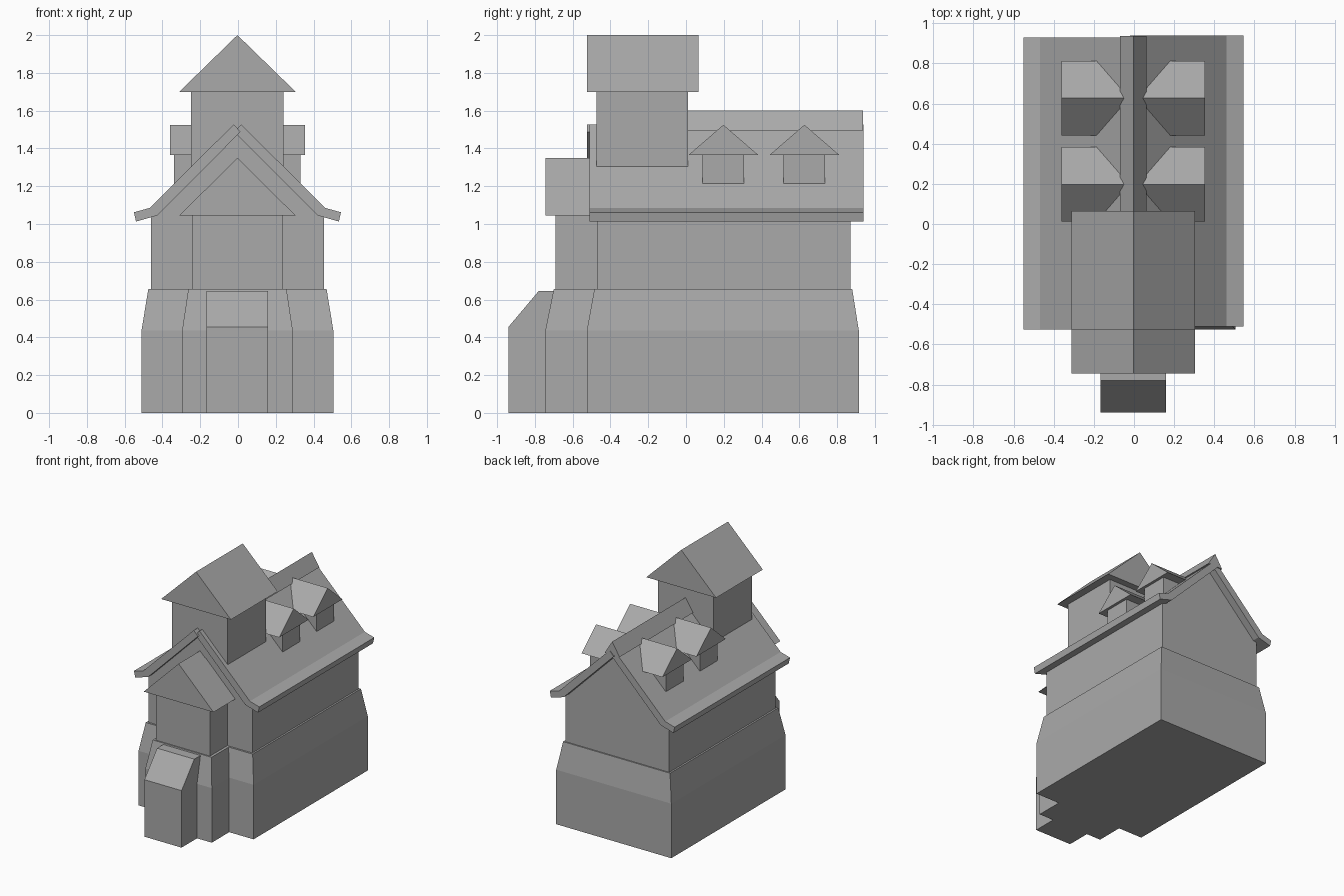
import bpy
import bmesh
from mathutils import Vector

cube = bpy.data.objects.get("Cube")
if cube:
    bpy.data.objects.remove(cube, do_unlink=True)

CX = -0.003  # symmetry plane of the building

stone = bpy.data.materials.new("plain grey")
stone.use_nodes = True
stone.diffuse_color = (0.4, 0.4, 0.4, 1)
stone.node_tree.nodes["Principled BSDF"].inputs["Base Color"].default_value = (0.4, 0.4, 0.4, 1)


def finish(name, bm):
    bmesh.ops.recalc_face_normals(bm, faces=bm.faces)
    mesh = bpy.data.meshes.new(name)
    bm.to_mesh(mesh)
    bm.free()
    mesh.materials.append(stone)
    obj = bpy.data.objects.new(name, mesh)
    bpy.context.collection.objects.link(obj)
    return obj


def extrude(name, profile, start, end, axis="y"):
    """Extrude an (across, z) profile along y, or along x."""
    bm = bmesh.new()
    if axis == "y":
        points = [(CX + a, start, z) for a, z in profile]
        step = Vector((0, end - start, 0))
    else:
        points = [(start, a, z) for a, z in profile]
        step = Vector((end - start, 0, 0))
    face = bm.faces.new([bm.verts.new(p) for p in points])
    extruded = bmesh.ops.extrude_face_region(bm, geom=[face])
    verts = [g for g in extruded["geom"] if isinstance(g, bmesh.types.BMVert)]
    bmesh.ops.translate(bm, verts=verts, vec=step)
    return finish(name, bm)


def box(name, half, y0, y1, z0, z1):
    return extrude(name, [(-half, z0), (half, z0), (half, z1), (-half, z1)], y0, y1)


def gable(name, half, y0, y1, z0, z1):
    return extrude(name, [(-half, z0), (half, z0), (0, z1)], y0, y1)


def plinth(name, rings):
    """Loft stacked rectangles given as (half width, y0, y1, z)."""
    bm = bmesh.new()
    loops = [[bm.verts.new((CX + x, y, z)) for x, y in
              ((-h, y0), (h, y0), (h, y1), (-h, y1))] for h, y0, y1, z in rings]
    for low, high in zip(loops, loops[1:]):
        for i in range(4):
            j = (i + 1) % 4
            bm.faces.new((low[i], low[j], high[j], high[i]))
    bm.faces.new(loops[0])
    bm.faces.new(loops[-1])
    return finish(name, bm)


# Main hall
plinth("hall_base", [(0.508, -0.525, 0.915, 0), (0.508, -0.525, 0.915, 0.435),
                     (0.472, -0.485, 0.88, 0.655)])
box("hall_walls", 0.458, -0.47, 0.87, 0.655, 1.08)
gable("hall_gable", 0.39, -0.47, 0.87, 1.08, 1.475)

# Roof slabs with flared eaves, crossing at the ridge
slab = [(0.02, 1.527), (0.465, 1.085), (0.548, 1.062), (0.537, 1.013),
        (0.425, 1.045), (-0.017, 1.488)]
for side, sign, y0, y1 in (("left", 1, -0.51, 0.94), ("right", -1, -0.525, 0.93)):
    extrude(side + "_roof_slab", [(sign * x, z) for x, z in slab], y0, y1)
gable("ridge_cap", 0.066, -0.05, 0.936, 1.495, 1.6)

# Tower
box("tower_walls", 0.245, -0.475, 0.01, 1.305, 1.7)
gable("tower_roof", 0.308, -0.525, 0.065, 1.7, 2.0)

# Front bay
plinth("bay_base", [(0.293, -0.745, -0.4, 0), (0.293, -0.745, -0.4, 0.435),
                    (0.26, -0.7, -0.4, 0.655)])
box("bay_walls", 0.238, -0.69, -0.4, 0.655, 1.045)
gable("bay_roof", 0.308, -0.745, -0.44, 1.045, 1.35)

# Sloped entrance block
extrude("entrance", [(-0.94, 0), (-0.6, 0), (-0.6, 0.645), (-0.78, 0.645), (-0.94, 0.455)],
        CX - 0.165, CX + 0.163, axis="x")

# Dormers, two on each slope
for side, sign in (("left", 1), ("right", -1)):
    for place, y in (("front", 0.198), ("rear", 0.627)):
        name = f"{side}_{place}_dormer"
        w, r = 0.11, 0.185
        extrude(name + "_walls", [(y - w, 1.21), (y + w, 1.21), (y + w, 1.37), (y - w, 1.37)],
                CX + sign * 0.1, CX + sign * 0.335, axis="x")
        extrude(name + "_roof", [(y - r, 1.365), (y + r, 1.365), (y, 1.525)],
                CX + sign * 0.03, CX + sign * 0.357, axis="x")
